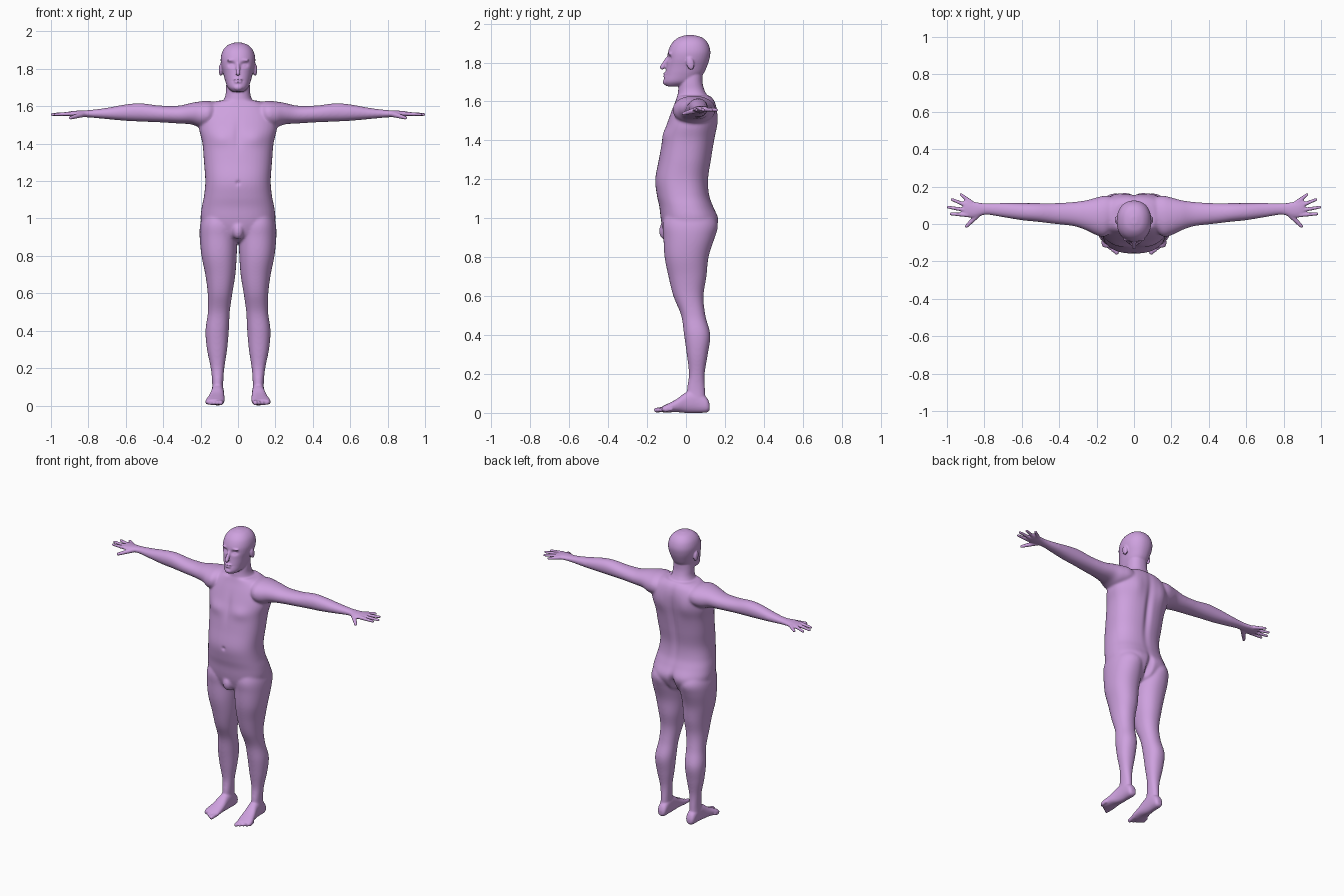
import bpy, bmesh, math
from mathutils import Vector, Matrix

cube = bpy.data.objects.get("Cube")
if cube:
    bpy.data.objects.remove(cube, do_unlink=True)

bm = bmesh.new()
SIDES = (1, -1)


def along_x(t, a, b):
    return (t, b, a)


def along_y(t, a, b):
    return (a, t, b)


def along_z(t, a, b):
    return (a, b, t)


def loft(sections, place, power=2.2, side=1, count=40, steps=6):
    """Skin smooth rings; each section is position, low/high a, low/high b."""
    pts = [Vector(s) for s in sections]
    pts = [pts[0]] + pts + [pts[-1]]
    rows = []
    for p, q, r, s in zip(pts, pts[1:], pts[2:], pts[3:]):
        for k in range(steps):
            u = k / steps
            rows.append(q + (r - p) * (u / 2)
                        + (p * 2 - q * 5 + r * 4 - s) * (u * u / 2)
                        + (q * 3 - p - r * 3 + s) * (u ** 3 / 2))
    rows.append(pts[-1])
    rings = []
    for t, a_low, a_high, b_low, b_high in rows:
        ring = []
        for i in range(count):
            angle = math.tau * i / count
            c, s = math.cos(angle), math.sin(angle)
            c = math.copysign(abs(c) ** (2 / power), c)
            s = math.copysign(abs(s) ** (2 / power), s)
            x, y, z = place(t, (a_low + a_high + (a_high - a_low) * c) / 2,
                            (b_low + b_high + (b_high - b_low) * s) / 2)
            ring.append(bm.verts.new((x * side, y, z)))
        rings.append(ring)
    for low, high in zip(rings, rings[1:]):
        for i in range(count):
            j = (i + 1) % count
            bm.faces.new((low[i], low[j], high[j], high[i]))
    bm.faces.new(rings[0])
    bm.faces.new(rings[-1])


def blob(centre, radii, tilt=0):
    matrix = (Matrix.Translation(centre) @ Matrix.Rotation(tilt, 4, 'X')
              @ Matrix.Diagonal((*radii, 1)))
    bmesh.ops.create_icosphere(bm, subdivisions=3, radius=1, matrix=matrix)


def digit(start, end, r_start, r_end, side=1, steps=20):
    """Tapered round-ended rod made of overlapping balls."""
    start, end = Vector(start), Vector(end)
    for k in range(steps + 1):
        p = start.lerp(end, k / steps)
        r = r_start + (r_end - r_start) * k / steps
        blob((p.x * side, p.y, p.z), (r, r, r))


def symmetric(rows):
    return [(z, -w, w, front, back) for z, w, front, back in rows]


# Torso and neck: height, half width, front, back
loft(symmetric([
    (.87, .05, -.05, .06), (.9, .12, -.1, .12), (.95, .185, -.12, .152),
    (1, .2, -.13, .163), (1.06, .194, -.137, .14), (1.12, .182, -.15, .12),
    (1.2, .175, -.158, .115), (1.3, .182, -.14, .13), (1.4, .19, -.122, .146),
    (1.48, .208, -.1, .158), (1.55, .2, -.075, .16), (1.6, .165, -.055, .148),
    (1.63, .11, -.045, .125)]), along_z, 2.4)
loft(symmetric([
    (1.58, .1, -.03, .12), (1.63, .078, -.042, .11), (1.66, .067, -.04, .095),
    (1.7, .064, -.035, .085), (1.76, .06, -.03, .085)]), along_z)

# Head, from chin to crown
loft(symmetric([
    (1.678, .03, -.1, -.01), (1.7, .055, -.114, .05), (1.74, .07, -.107, .088),
    (1.78, .08, -.101, .108), (1.82, .09, -.097, .121), (1.86, .092, -.091, .125),
    (1.9, .08, -.072, .112), (1.928, .053, -.04, .084), (1.941, .016, 0, .04)]),
    along_z)

# Nose, lips, chin and groin
digit((0, -.094, 1.825), (0, -.122, 1.776), .009, .013)
blob((0, -.107, 1.742), (.024, .011, .007))
blob((0, -.107, 1.73), (.021, .011, .007))
blob((0, -.105, 1.7), (.024, .014, .016))
blob((0, -.105, .935), (.032, .034, .048))

LEG = [(1.04, .02, .18, -.1, .12), (.97, .005, .202, -.12, .155),
       (.9, .003, .205, -.116, .145), (.8, .007, .195, -.11, .116),
       (.7, .014, .175, -.09, .105), (.6, .03, .162, -.065, .09),
       (.5, .044, .161, -.025, .1), (.4, .049, .174, -.01, .125),
       (.3, .058, .166, .004, .112), (.2, .073, .146, .015, .096),
       (.12, .079, .138, .005, .098), (.05, .08, .14, .01, .1)]
FOOT = [(.122, .09, .122, .015, .045), (.105, .077, .136, .002, .08),
        (.05, .075, .14, 0, .12), (0, .074, .146, 0, .106),
        (-.05, .072, .16, .004, .07), (-.1, .073, .174, .002, .044),
        (-.125, .078, .165, .004, .032)]
ARM = [(.08, 1.52, 1.61, 0, .13), (.15, 1.49, 1.628, -.065, .15),
       (.2, 1.485, 1.626, -.06, .142), (.25, 1.503, 1.618, -.036, .128),
       (.32, 1.508, 1.603, -.012, .118), (.42, 1.514, 1.604, 0, .112),
       (.52, 1.518, 1.616, .012, .112), (.6, 1.522, 1.61, .02, .112),
       (.7, 1.531, 1.592, .036, .113), (.79, 1.54, 1.58, .05, .11),
       (.85, 1.543, 1.577, .035, .118), (.89, 1.545, 1.574, .036, .13),
       (.91, 1.55, 1.57, .05, .125)]
FINGERS = [((.89, .048), (.978, .054)), ((.89, .073), (.994, .09)),
           ((.89, .097), (.973, .131)), ((.87, .115), (.925, .157))]

for side in SIDES:
    loft(LEG, along_z, 2.2, side)
    loft(FOOT, along_y, 2.3, side)
    loft(ARM, along_x, 2.1, side)
    # Fingers and thumb
    for (x, y), (tip_x, tip_y) in FINGERS:
        digit((x, y, 1.56), (tip_x, tip_y, 1.556), .012, .0085, side)
    digit((.83, .055, 1.557), (.895, -.012, 1.538), .016, .0095, side)
    # Toes, shrinking outward
    for i in range(5):
        x = .09 + .018 * i
        r = .015 - .0012 * i
        digit((x, -.1 + .006 * i, .02), (x + .003, -.152 + .012 * i, .014),
              r, r * .85, side)
    # Ear and brow
    blob((side * .092, .022, 1.795), (.011, .02, .034), .2)
    blob((side * .03, -.082, 1.846), (.03, .012, .008))

bmesh.ops.recalc_face_normals(bm, faces=bm.faces)
mesh = bpy.data.meshes.new("body")
bm.to_mesh(mesh)
bm.free()
body = bpy.data.objects.new("body", mesh)
bpy.context.collection.objects.link(body)
bpy.context.view_layer.objects.active = body
body.select_set(True)

# Fuse all parts into one skin
remesh = body.modifiers.new("fuse", 'REMESH')
remesh.mode = 'VOXEL'
remesh.voxel_size = .0047
bpy.ops.object.modifier_apply(modifier=remesh.name)


def clamp(value):
    return max(0, min(1, value))


# Blend joints strongly, but spare the face, hands and feet
group = body.vertex_groups.new(name="soft")
for v in body.data.vertices:
    x, y, z = v.co
    weight = (clamp((.8 - abs(x)) * 10) * clamp((1.68 - z) * 20)
              * clamp((z - .08) * 15))
    if weight:
        group.add([v.index], weight, 'REPLACE')
for name, repeats, mask in (("polish", 4, ""), ("blend", 28, "soft")):
    smooth = body.modifiers.new(name, 'SMOOTH')
    smooth.factor = .5
    smooth.iterations = repeats
    smooth.vertex_group = mask
    bpy.ops.object.modifier_apply(modifier=smooth.name)


def push(centre, radii, depth):
    """Soft dent or swelling along y."""
    for v in body.data.vertices:
        d = sum(((p - c) / r) ** 2 for p, c, r in zip(v.co, centre, radii))
        if d < 9:
            v.co.y += depth * math.exp(-d)


# Spine, seat cleft, navel, breastbone and mouth
push((0, .14, 1.35), (.022, .06, .2), -.014)
push((0, .15, .93), (.018, .07, .07), -.035)
push((0, -.155, 1.19), (.012, .03, .012), .007)
push((0, -.11, 1.45), (.02, .05, .08), .006)
push((0, -.115, 1.736), (.026, .03, .004), .004)
# Eye sockets, eyelids, chest, shoulder blades and buttocks
for side in SIDES:
    push((side * .033, -.085, 1.823), (.02, .03, .013), .013)
    push((side * .034, -.075, 1.82), (.01, .03, .006), -.005)
    push((side * .09, -.1, 1.43), (.06, .07, .04), -.01)
    push((side * .1, .15, 1.49), (.05, .06, .07), .01)
    push((side * .09, .15, .97), (.06, .07, .07), .008)

skin = bpy.data.materials.new("lilac")
skin.use_nodes = True
colour = (.62, .36, .74, 1)
skin.diffuse_color = colour
skin.node_tree.nodes["Principled BSDF"].inputs["Base Color"].default_value = colour
body.data.materials.clear()
body.data.materials.append(skin)
bpy.ops.object.shade_smooth()
